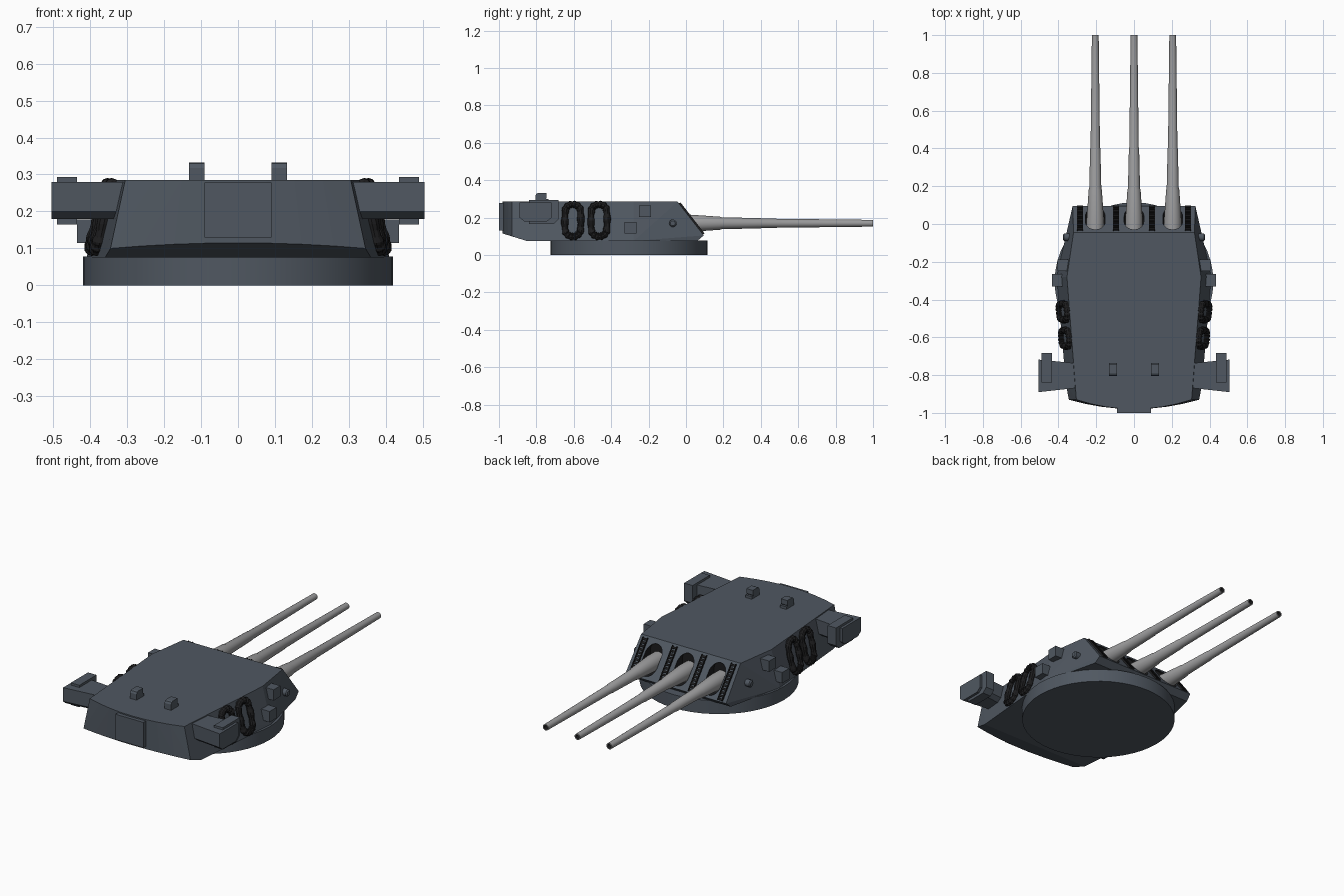
import bpy, bmesh, math
from mathutils import Vector

cube = bpy.data.objects.get("Cube")
if cube:
    bpy.data.objects.remove(cube, do_unlink=True)


def material(name, color):
    m = bpy.data.materials.new(name)
    m.use_nodes = True
    m.diffuse_color = (*color, 1)
    m.node_tree.nodes["Principled BSDF"].inputs["Base Color"].default_value = (*color, 1)
    return m


STEEL = material("blue grey steel", (0.08, 0.097, 0.12))
GUN = material("light gun grey", (0.33, 0.33, 0.335))
BLACK = material("black", (0.012, 0.012, 0.013))


def finish(name, bm, *mats, smooth=False):
    bmesh.ops.recalc_face_normals(bm, faces=bm.faces)
    mesh = bpy.data.meshes.new(name)
    bm.to_mesh(mesh)
    bm.free()
    for m in mats:
        mesh.materials.append(m)
    ob = bpy.data.objects.new(name, mesh)
    bpy.context.collection.objects.link(ob)
    if smooth:
        bpy.ops.object.select_all(action='DESELECT')
        ob.select_set(True)
        bpy.context.view_layer.objects.active = ob
        bpy.ops.object.shade_smooth_by_angle(angle=math.radians(35))
    return ob


def hull(name, points, *mats):
    bm = bmesh.new()
    for p in points:
        bm.verts.new(p)
    res = bmesh.ops.convex_hull(bm, input=bm.verts)
    loose = [v for v in bm.verts if not v.link_faces]
    bmesh.ops.delete(bm, geom=loose, context='VERTS')
    bmesh.ops.dissolve_limit(bm, angle_limit=0.02, verts=bm.verts, edges=bm.edges)
    return finish(name, bm, *mats)


def box(name, x, y, z, mat):
    return hull(name, [(a, b, c) for a in x for b in y for c in z], mat)


def skin(bm, rings, closed=False):
    """Join rings of vertices with quads."""
    rows = [[bm.verts.new(p) for p in r] for r in rings]
    n = len(rows[0])
    pairs = list(zip(rows, rows[1:])) + ([(rows[-1], rows[0])] if closed else [])
    for a, b in pairs:
        for i in range(n):
            j = (i + 1) % n
            bm.faces.new((a[i], a[j], b[j], b[i]))
    if not closed:
        bm.faces.new(rows[0])
        bm.faces.new(rows[-1])


def wall_x(y, z):
    """Outer x of the sloping side wall."""
    if y < -0.28:
        low, top = 0.41 + 0.088 * (y + 0.28), 0.355 + 0.077 * (y + 0.28)
    else:
        low, top = 0.41 - 0.235 * (y + 0.28), 0.355 - 0.15 * (y + 0.28)
    return low + (top - low) * (z - 0.075) / 0.21


# Round base
bm = bmesh.new()
turn = [math.tau * i / 48 for i in range(48)]
skin(bm, [[(0.42 * math.cos(a), -0.305 + 0.42 * math.sin(a), z) for a in turn] for z in (0, 0.078)])
finish("base_ring", bm, STEEL, smooth=True)

# Armoured body with a bowed rear wall and sloping front
points = []
for i in range(-4, 5):
    t = i / 4
    rear = -0.98 + 0.05 * t * t
    points += [(0.305 * t, rear, 0.285), (0.345 * t, rear, 0.115 - 0.015 * t * t)]
for s in (-1, 1):
    points += [(s * 0.36, -0.85, 0.075), (s * 0.41, -0.28, 0.075), (s * 0.355, -0.28, 0.285),
               (s * 0.32, -0.045, 0.285), (s * 0.325, 0.095, 0.105), (s * 0.33, 0.06, 0.075)]
body = hull("turret_body", points, STEEL, BLACK)

# Gun ports cut in the front slope
GUN_X = (-0.205, 0, 0.205)
cutters = []
for x in GUN_X:
    ends = [(0.212 if math.sin(a) > 0 else 0.17) + 0.052 * math.sin(a) for a in turn]
    bm = bmesh.new()
    skin(bm, [[(x + 0.052 * math.cos(a), y, z) for a, z in zip(turn, ends)] for y in (-0.04, 0.2)])
    for f in bm.faces:
        f.material_index = 1
    cutter = finish("port_cutter", bm, STEEL, BLACK)
    cutter.hide_render = True
    cutters.append(cutter)
    mod = body.modifiers.new("port", 'BOOLEAN')
    mod.operation, mod.solver, mod.object = 'DIFFERENCE', 'EXACT', cutter
bpy.context.view_layer.update()
graph = bpy.context.evaluated_depsgraph_get()
cut_mesh = bpy.data.meshes.new_from_object(body.evaluated_get(graph))
body.modifiers.clear()
body.data = cut_mesh
for c in cutters:
    bpy.data.objects.remove(c, do_unlink=True)

# Stepped, tapering gun barrels with dark bores
PROFILE = [(-0.06, 0.045), (0.02, 0.046), (0.18, 0.035), (0.19, 0.032), (0.4, 0.027),
           (0.405, 0.025), (1.0, 0.018), (1.0, 0.012), (0.97, 0.012)]
for n, x in enumerate(GUN_X):
    bm = bmesh.new()
    skin(bm, [[(x + r * math.cos(a), y, 0.17 + r * math.sin(a)) for a in turn[::2]] for y, r in PROFILE])
    for f in bm.faces:
        c = f.calc_center_median()
        if c.y > 0.96 and math.hypot(c.x - x, c.z - 0.17) < 0.0125:
            f.material_index = 1
    finish(f"gun_barrel_{n + 1}", bm, GUN, BLACK, smooth=True)


# Ladders lying on the front slope
def on_slope(x, t, lift):
    return Vector((x, -0.045 + 0.14 * t, 0.285 - 0.18 * t)) + lift * Vector((0, 0.79, 0.61))


def slope_bar(name, x0, x1, t0, t1, lift):
    return hull(name, [on_slope(x, t, h) for x in (x0, x1) for t in (t0, t1) for h in (-0.003, lift)], BLACK)


for x in (-0.285, -0.095, 0.095, 0.285):
    for s in (-1, 1):
        slope_bar("ladder_rail", x + s * 0.012, x + s * 0.016, 0.05, 0.97, 0.01)
    for i in range(11):
        t = 0.07 + i * 0.085
        slope_bar("ladder_rung", x - 0.013, x + 0.013, t, t + 0.05, 0.008)

for s, side in ((1, "left"), (-1, "right")):
    # Bound life rafts leaning on the walls
    for n, yc in enumerate((-0.605, -0.465)):
        rings, count = [], 56
        for i in range(count):
            a = math.tau * i / count
            c, d = math.cos(a), math.sin(a)
            offset = 0.043 * max(-1, min(1, d * 2.5))
            normal = Vector((0, c, d))
            y, z = yc + 0.043 * c, 0.185 + 0.043 * d + offset
            mid = Vector((wall_x(y, z) + 0.008, y, z))
            r = 0.02 if i % 4 < 2 else 0.0165
            ring = []
            for k in range(10):
                b = math.tau * k / 10
                p = mid + r * (math.cos(b) * normal + math.sin(b) * Vector((1, 0, 0)))
                ring.append((s * p.x, p.y, p.z))
            rings.append(ring)
        bm = bmesh.new()
        skin(bm, rings, closed=True)
        finish(f"{side}_life_raft_{n + 1}", bm, BLACK)

    # Wall lockers
    box(f"{side}_upper_locker", (s * 0.34, s * 0.405), (-0.25, -0.188), (0.203, 0.266), STEEL)
    box(f"{side}_lower_locker", (s * 0.36, s * 0.435), (-0.33, -0.265), (0.115, 0.178), STEEL)

    # Round sight boss
    bm = bmesh.new()
    skin(bm, [[(s * x, -0.07 + r * math.cos(a), 0.17 + r * math.sin(a)) for a in turn[::3]]
              for x, r in ((0.32, 0.02), (0.37, 0.02), (0.376, 0.013))])
    finish(f"{side}_sight_boss", bm, STEEL, smooth=True)

    # Rangefinder arm, flaring outward with chamfered lower edges
    arm = []
    for x, y0, y1 in ((0.28, -0.865, -0.74), (0.505, -0.89, -0.718)):
        arm += [(s * x, y0, 0.28), (s * x, y1, 0.28), (s * x, y0, 0.2), (s * x, y1, 0.2),
                (s * x, y0 + 0.025, 0.18), (s * x, y1 - 0.025, 0.18)]
    hull(f"{side}_rangefinder_arm", arm, STEEL)
    hood = []
    for x in (s * 0.435, s * 0.49):
        hood += [(x, -0.84, 0.293), (x, -0.682, 0.293), (x, -0.84, 0.165),
                 (x, -0.71, 0.165), (x, -0.682, 0.19)]
    hull(f"{side}_rangefinder_hood", hood, STEEL)

    # Roof periscope with a rounded hood and a low step
    x = (s * 0.09, s * 0.132)
    hull(f"{side}_periscope", [(a, y, z) for a in x for y, z in (
        (-0.805, 0.28), (-0.805, 0.318), (-0.799, 0.329), (-0.788, 0.333),
        (-0.745, 0.333), (-0.745, 0.305), (-0.765, 0.28))], STEEL)
    box(f"{side}_periscope_step", x, (-0.8, -0.735), (0.28, 0.3), STEEL)

# Rear hatch
box("rear_hatch", (-0.09, 0.09), (-1.0, -0.96), (0.13, 0.278), STEEL)
